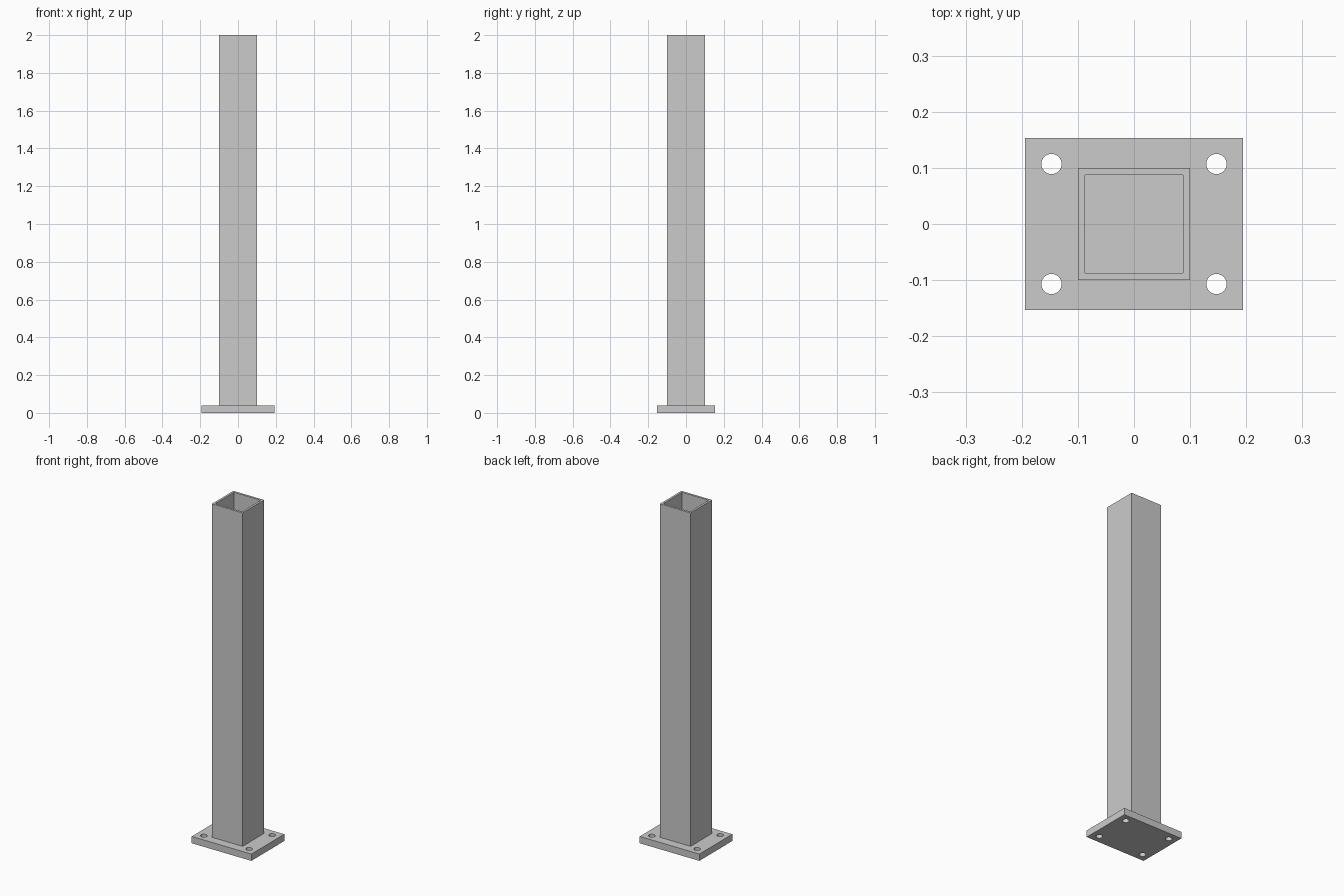
import bpy
import bmesh

cube = bpy.data.objects.get("Cube")
if cube:
    bpy.data.objects.remove(cube, do_unlink=True)

PLATE_X, PLATE_Y, PLATE_H = 0.194, 0.153, 0.04
HOLE_X, HOLE_Y, HOLE_R = 0.147, 0.107, 0.018
OUTER, INNER, TOP = 0.1, 0.087, 2.0

# Single grey metal
steel = bpy.data.materials.new("grey steel")
steel.use_nodes = True
grey = (0.6, 0.6, 0.6, 1)
steel.diffuse_color = grey
steel.node_tree.nodes["Principled BSDF"].inputs["Base Color"].default_value = grey

# Base plate
bpy.ops.mesh.primitive_cube_add(size=1, location=(0, 0, PLATE_H / 2))
plate = bpy.context.object
plate.name = "base_plate"
plate.scale = (2 * PLATE_X, 2 * PLATE_Y, PLATE_H)
bpy.ops.object.transform_apply(location=True, scale=True)
plate.data.materials.append(steel)

# Bolt holes in the four corners
for sx in (-1, 1):
    for sy in (-1, 1):
        bpy.ops.mesh.primitive_cylinder_add(
            vertices=32, radius=HOLE_R, depth=4 * PLATE_H,
            location=(sx * HOLE_X, sy * HOLE_Y, PLATE_H / 2))
        cutter = bpy.context.object
        cutter.name = "bolt_hole_cutter"
        cutter.hide_render = True
        bpy.context.view_layer.objects.active = plate
        hole = plate.modifiers.new("bolt_hole", "BOOLEAN")
        hole.operation = "DIFFERENCE"
        hole.solver = "EXACT"
        hole.object = cutter
        bpy.ops.object.modifier_apply(modifier=hole.name)
        bpy.data.objects.remove(cutter, do_unlink=True)

bpy.ops.object.select_all(action="DESELECT")
plate.select_set(True)
bpy.context.view_layer.objects.active = plate
bpy.ops.object.shade_smooth_by_angle()

# Hollow square post: outer wall, top rim, inner wall, hidden lower rim
bm = bmesh.new()
corners = ((-1, -1), (1, -1), (1, 1), (-1, 1))
rings = [[bm.verts.new((r * x, r * y, z)) for x, y in corners]
         for r, z in ((OUTER, PLATE_H), (OUTER, TOP), (INNER, TOP), (INNER, PLATE_H))]
for i, low in enumerate(rings):
    high = rings[(i + 1) % len(rings)]
    for j in range(4):
        k = (j + 1) % 4
        bm.faces.new((low[j], low[k], high[k], high[j]))
bmesh.ops.recalc_face_normals(bm, faces=bm.faces)
mesh = bpy.data.meshes.new("square_post")
bm.to_mesh(mesh)
bm.free()
mesh.materials.append(steel)
post = bpy.data.objects.new("square_post", mesh)
bpy.context.collection.objects.link(post)
